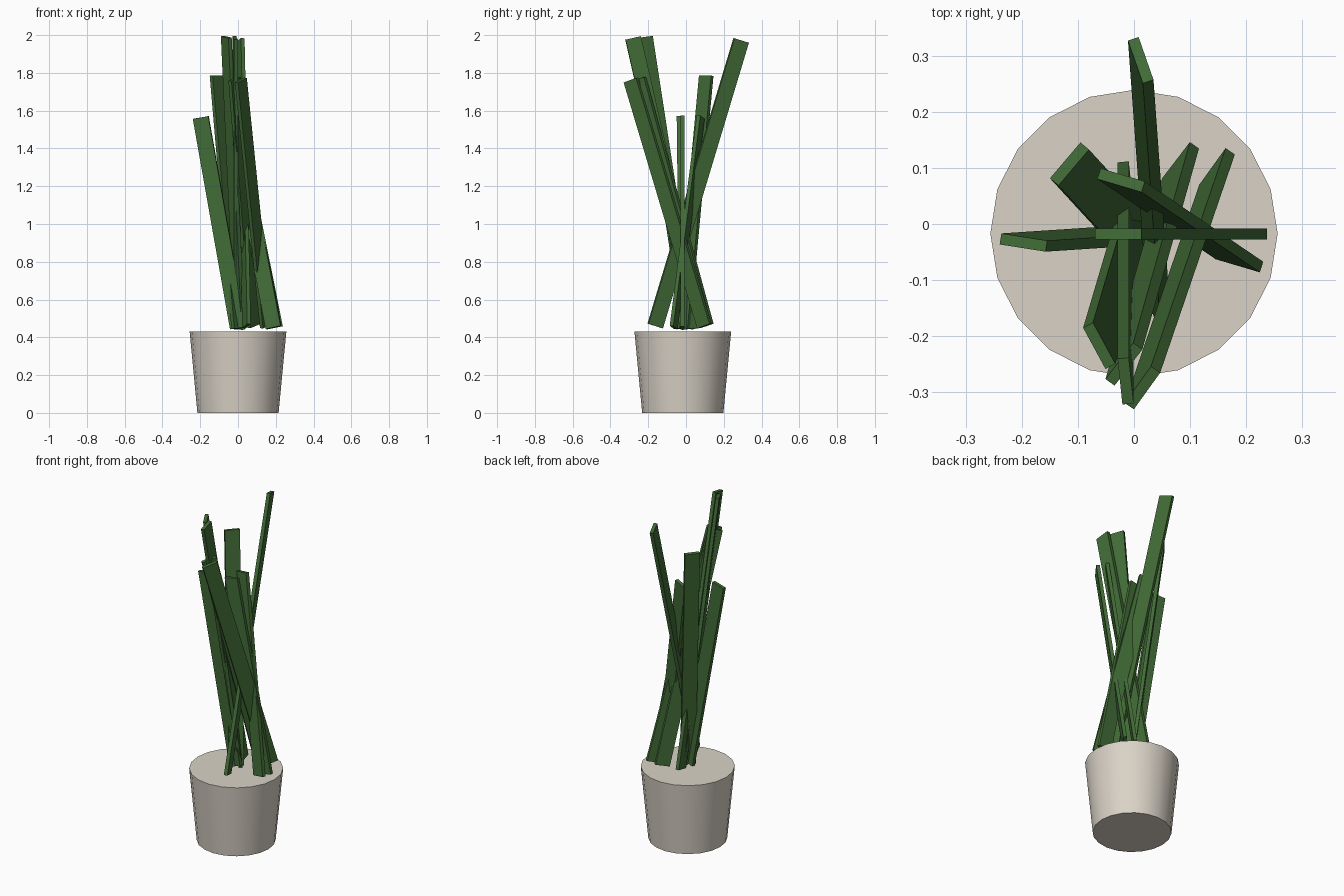
import bpy, bmesh
from mathutils import Vector, Matrix

if "Cube" in bpy.data.objects:
    bpy.data.objects.remove(bpy.data.objects["Cube"])


def material(name, rgb):
    m = bpy.data.materials.new(name)
    m.diffuse_color = (*rgb, 1)
    m.use_nodes = True
    m.node_tree.nodes["Principled BSDF"].inputs["Base Color"].default_value = m.diffuse_color
    return m


def finish(bm, name, mat):
    bmesh.ops.recalc_face_normals(bm, faces=bm.faces)
    me = bpy.data.meshes.new(name)
    bm.to_mesh(me)
    bm.free()
    me.materials.append(mat)
    ob = bpy.data.objects.new(name, me)
    bpy.context.collection.objects.link(ob)
    return ob


stone = material("warm_grey_pot", (0.70, 0.65, 0.57))
green = material("leaf_green", (0.054, 0.150, 0.038))

# Tapered pot, 20 sides, smooth wall with sharp rims
bm = bmesh.new()
bmesh.ops.create_cone(bm, cap_ends=True, segments=20, radius1=0.215, radius2=0.256,
                      depth=0.43, matrix=Matrix.Translation((0, -0.017, 0.215)))
pot = finish(bm, "pot", stone)
bpy.context.view_layer.objects.active = pot
pot.select_set(True)
bpy.ops.object.shade_smooth_by_angle(angle=0.6)
pot.select_set(False)


# Straight slab leaf between two centre points, turned to a width direction
def leaf(name, base, top, across, width=0.084, thick=0.02):
    base, top = Vector(base), Vector(top)
    axis = top - base
    up = axis.normalized()
    w = Vector((*across, 0))
    w = (w - up * w.dot(up)).normalized()
    t = up.cross(w)
    rot = Matrix((w, t, up)).transposed().to_4x4()
    bm = bmesh.new()
    bmesh.ops.create_cube(bm, size=1, matrix=Matrix.Translation((base + top) / 2) @ rot
                          @ Matrix.Diagonal((width, thick, axis.length, 1)))
    finish(bm, name, green)


# (base centre, top centre, width direction)
leaves = [
    ((0.045, -0.163, 0.46), (0.012, 0.292, 1.972), (-0.025, 0.077)),
    ((0.196, -0.018, 0.45), (-0.028, -0.018, 1.567), (1, 0)),
    ((0.0, -0.020, 0.45), (-0.197, -0.033, 1.564), (1, -0.15)),
    ((0.188, -0.065, 0.452), (-0.023, 0.078, 1.567), (0.080, -0.025)),
    ((0.0, -0.018, 0.445), (-0.115, 0.107, 1.785), (0.055, 0.065)),
    ((0.008, 0.020, 0.445), (-0.062, -0.217, 1.99), (0.040, -0.076)),
    ((-0.015, 0.070, 0.45), (-0.015, -0.280, 1.985), (0.008, -0.08)),
    ((0.083, 0.108, 0.46), (-0.018, -0.250, 1.768), (0.048, 0.066)),
    ((0.148, 0.097, 0.46), (0.015, -0.292, 1.762), (0.045, 0.066)),
]
for i, args in enumerate(leaves, 1):
    leaf(f"leaf_{i}", *args)
